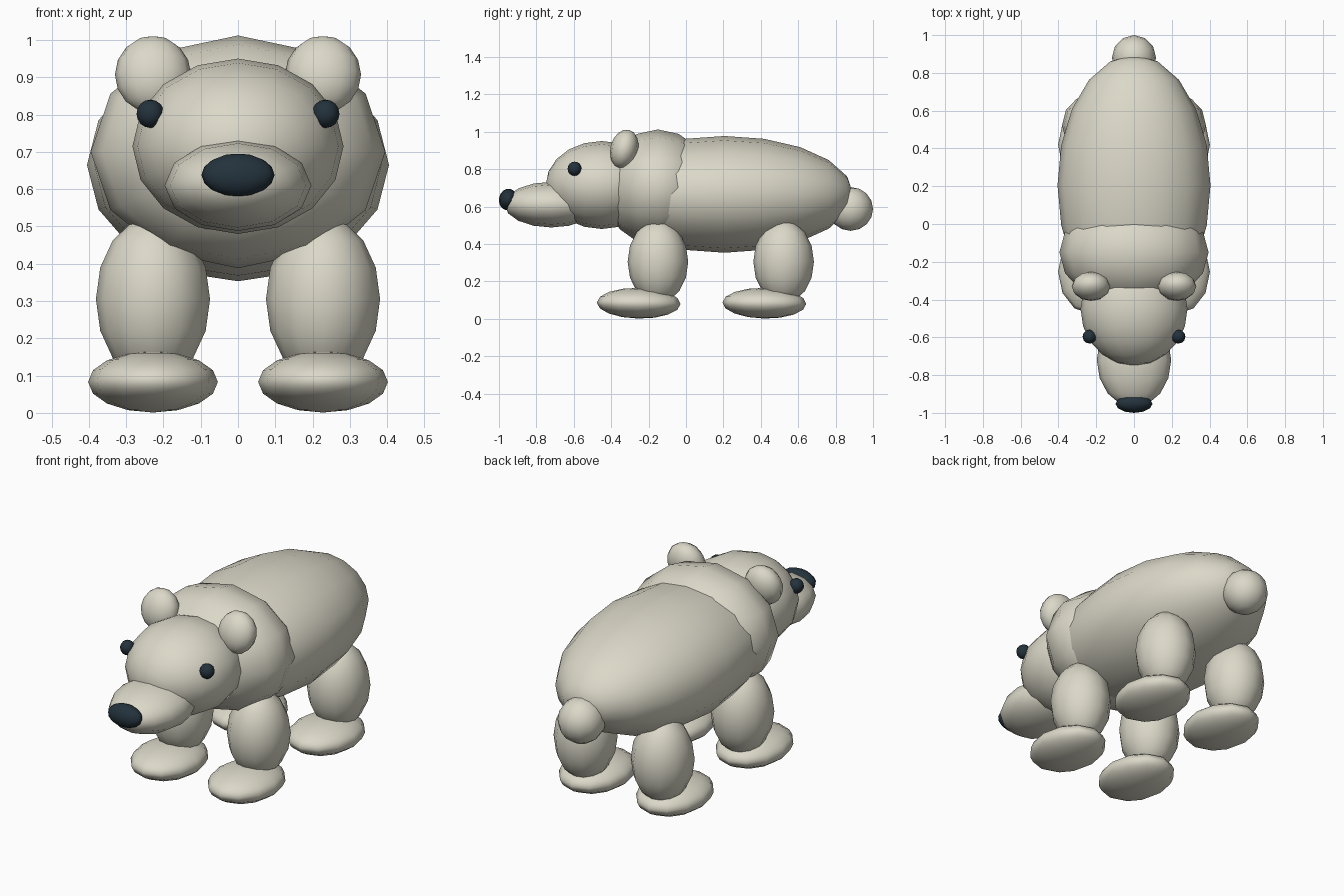
import bpy, math

if "Cube" in bpy.data.objects:
    bpy.data.objects.remove(bpy.data.objects["Cube"])

def material(name, rgb):
    m = bpy.data.materials.new(name)
    m.diffuse_color = (*rgb, 1)
    m.use_nodes = True
    m.node_tree.nodes["Principled BSDF"].inputs["Base Color"].default_value = m.diffuse_color
    return m

fur = material("cream fur", (0.71, 0.69, 0.58))
dark = material("dark blue grey", (0.017, 0.032, 0.045))

def ellipsoid(name, centre, radii, mat=fur, seg=12, rings=6, tilt=0, along_y=False):
    """Low-poly smooth ellipsoid; along_y puts the poles front and back."""
    bpy.ops.mesh.primitive_uv_sphere_add(segments=seg, ring_count=rings, radius=1)
    o = bpy.context.object
    o.name = name
    if along_y:
        o.rotation_euler.x = math.pi / 2
        bpy.ops.object.transform_apply(rotation=True)
    o.scale = radii
    o.rotation_euler.x = math.radians(tilt)
    o.location = centre
    o.data.materials.append(mat)
    bpy.ops.object.shade_smooth()
    return o

# Trunk
ellipsoid("body", (0, 0.205, 0.665), (0.405, 0.69, 0.312), seg=16, rings=10, along_y=True)
ellipsoid("chest", (0, -0.15, 0.70), (0.395, 0.29, 0.312), rings=8, along_y=True)
ellipsoid("tail", (0, 0.88, 0.587), (0.117, 0.12, 0.117), rings=8)

# Head
ellipsoid("head", (0, -0.45, 0.715), (0.283, 0.30, 0.235), seg=16, rings=10, along_y=True)
ellipsoid("muzzle", (0, -0.72, 0.61), (0.197, 0.25, 0.122), rings=8, along_y=True)
ellipsoid("nose", (0, -0.952, 0.638), (0.098, 0.048, 0.058), dark, rings=8, tilt=-12)

# Paired parts
for side, s in (("left", 1), ("right", -1)):
    ellipsoid(side + "_ear", (s * 0.228, -0.33, 0.907), (0.102, 0.075, 0.106),
              rings=8, tilt=-14)
    ellipsoid(side + "_eye", (s * 0.235, -0.596, 0.802), (0.037, 0.037, 0.038), dark, rings=8)
    for end, y in (("front", -0.15), ("back", 0.522)):
        ellipsoid(f"{end}_{side}_leg", (s * 0.228, y, 0.305), (0.153, 0.162, 0.222), rings=8)
        ellipsoid(f"{end}_{side}_foot", (s * 0.228, y - 0.103, 0.083),
                  (0.174, 0.224, 0.082), rings=8, tilt=-1)
